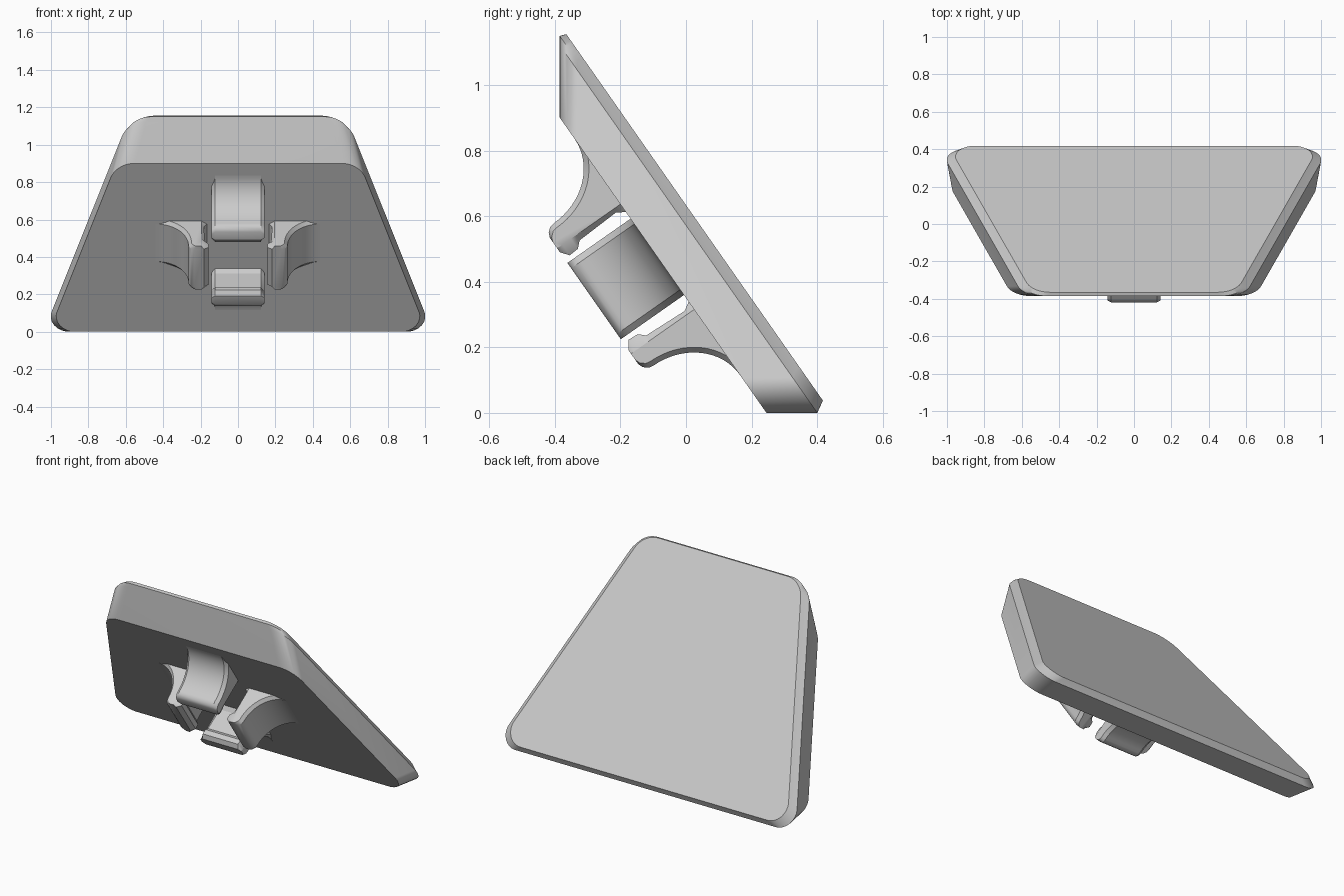
import bpy, bmesh, math
from mathutils import Vector

cube = bpy.data.objects.get("Cube")
if cube:
    bpy.data.objects.remove(cube, do_unlink=True)

grey = bpy.data.materials.new("light grey")
grey.use_nodes = True
colour = (0.6, 0.6, 0.6, 1)
grey.diffuse_color = colour
grey.node_tree.nodes["Principled BSDF"].inputs["Base Color"].default_value = colour

# Tilted frame: x across, v up the slope, n out of the back face
TILT = math.radians(55)
C, S = math.cos(TILT), math.sin(TILT)
FRONT = -0.385      # y of the upright top edge
INNER = 0.201       # n of the underside of the plate
HUB = 0.44          # v of the middle of the claws


def place(x, v, n):
    return Vector((x, -C * v + S * n, S * v + C * n))


def loft(name, rings):
    """Join closed rings of equal length and cap both ends."""
    bm = bmesh.new()
    loops = [[bm.verts.new(p) for p in ring] for ring in rings]
    for a, b in zip(loops, loops[1:]):
        for i in range(len(a)):
            j = (i + 1) % len(a)
            bm.faces.new((a[i], a[j], b[j], b[i]))
    bm.faces.new(loops[0])
    bm.faces.new(loops[-1])
    bmesh.ops.recalc_face_normals(bm, faces=bm.faces)
    mesh = bpy.data.meshes.new(name)
    bm.to_mesh(mesh)
    bm.free()
    mesh.materials.append(grey)
    obj = bpy.data.objects.new(name, mesh)
    bpy.context.collection.objects.link(obj)
    bpy.ops.object.select_all(action="DESELECT")
    obj.select_set(True)
    bpy.context.view_layer.objects.active = obj
    bpy.ops.object.shade_smooth_by_angle(angle=math.radians(30))


def rounded(corners, steps=10):
    """Round each (x, v, radius) corner of a convex outline."""
    points = []
    for i, (x, v, radius) in enumerate(corners):
        p = Vector((x, v))
        a = (Vector(corners[i - 1][:2]) - p).normalized()
        b = (Vector(corners[(i + 1) % len(corners)][:2]) - p).normalized()
        half = a.angle(b) / 2
        centre = p + (a + b).normalized() * radius / math.sin(half)
        start = p + a * radius / math.tan(half) - centre
        end = p + b * radius / math.tan(half) - centre
        for k in range(steps + 1):
            direction = start.lerp(end, k / steps).normalized()
            points.append(centre + direction * radius)
    return points


# Plate: trapezoid with a level bottom, an upright top edge and a bevelled back
def plate_ring(n, inset=0, low=None, high=None):
    low = -n * C / S if low is None else low
    high = (S * n - FRONT) / C if high is None else high
    wide, narrow = (0.964 - 0.328 * v - inset for v in (low, high))
    outline = rounded([(-wide, low, 0.1), (wide, low, 0.1),
                       (narrow, high, 0.135), (-narrow, high, 0.135)])
    return [place(p.x, p.y, n) for p in outline]


loft("tilted_plate", [
    plate_ring(INNER),
    plate_ring(0.328),
    plate_ring(0.344, 0.019, low=-0.22),
    plate_ring(0.3635, 0.04, low=-0.209, high=1.1555),
])


# Claw profile as (radius, height): flared concave outside, lipped inside
def outer_side(inset):
    arc = [(0.44 - (0.175 + inset) * math.sin(t), 0.2 - (0.2 + inset) * math.cos(t))
           for t in (math.pi / 2 * k / 16 for k in range(17))]
    tip = [(0.262, 0.215), (0.25, 0.229), (0.235, 0.235)]
    return [(0.44, -0.03)] + arc + [(r - inset, h) for r, h in tip]


inner_side = [(0.182, 0.235), (0.157, 0.216), (0.159, 0.184), (0.177, 0.165),
              (0.183, 0.026), (0.167, 0), (0.167, -0.03)]
full = outer_side(0) + inner_side
# Narrower profile for the bevelled ends
trimmed = outer_side(0.016) + [(0.196, h) for r, h in inner_side]


def claw(name, angle):
    ca, sa = math.cos(angle), math.sin(angle)

    def ring(profile, w):
        return [place(r * sa + w * ca, HUB + r * ca - w * sa, INNER - h)
                for r, h in profile]

    loft(name, [ring(trimmed, -0.142), ring(full, -0.122),
                ring(full, 0.122), ring(trimmed, 0.142)])


for index, side in enumerate(("upper", "left", "lower", "right")):
    claw(side + "_claw", index * math.pi / 2)
